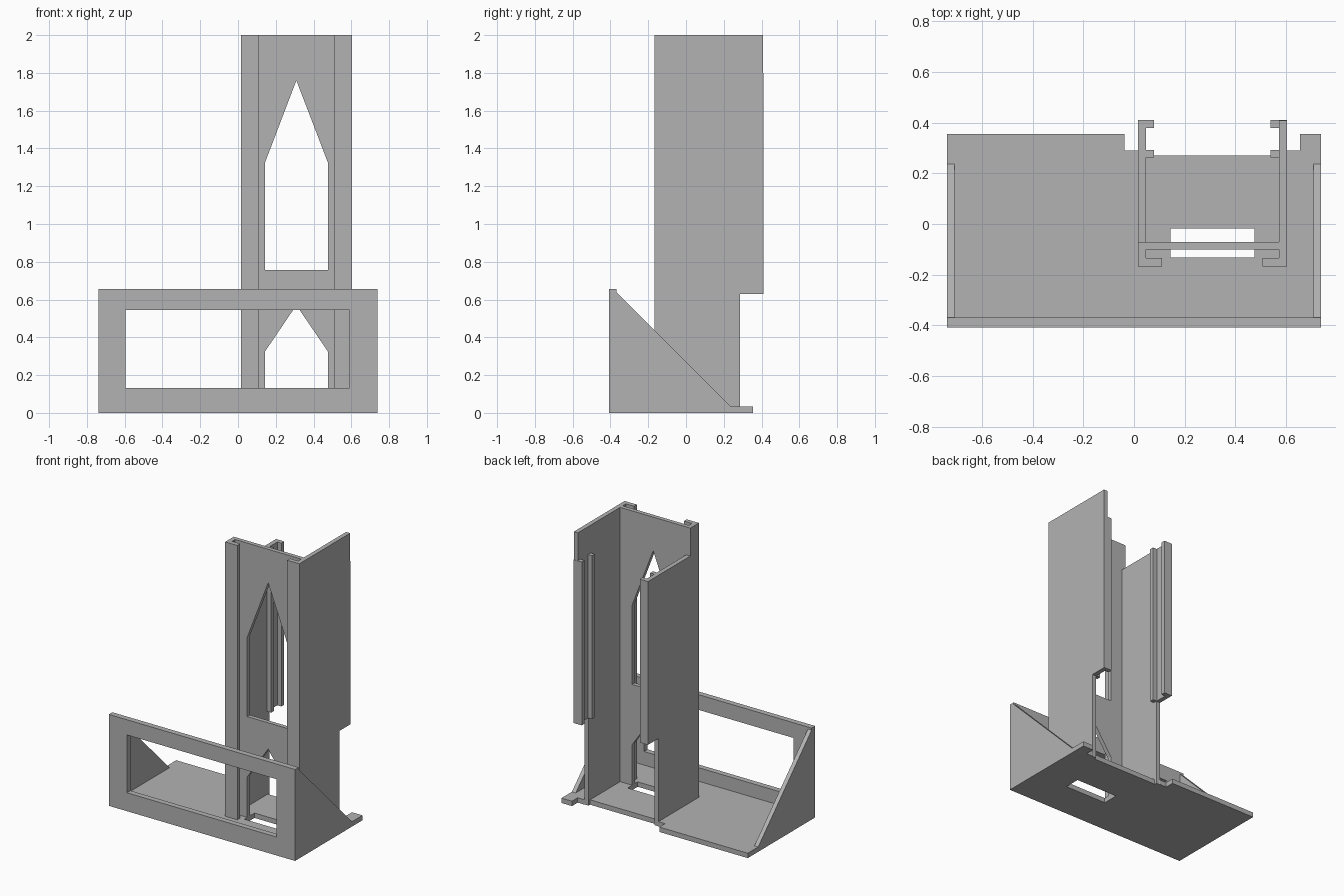
import bpy
import bmesh
from mathutils import Vector

cube = bpy.data.objects.get("Cube")
if cube:
    bpy.data.objects.remove(cube, do_unlink=True)

# Single plain grey plastic
grey = bpy.data.materials.new("plain_grey")
grey.use_nodes = True
colour = (0.45, 0.45, 0.45, 1)
grey.diffuse_color = colour
grey.node_tree.nodes["Principled BSDF"].inputs["Base Color"].default_value = colour

# How a profile point (u, v) and depth d map to space, by plate normal
PLACE = {
    "x": lambda u, v, d: Vector((d, u, v)),
    "y": lambda u, v, d: Vector((u, d, v)),
    "z": lambda u, v, d: Vector((u, v, d)),
}


def rect(u0, u1, v0, v1):
    return [(u0, v0), (u1, v0), (u1, v1), (u0, v1)]


def plate(name, normal, start, end, *loops):
    """Flat plate: first loop is the outline, the others are holes."""
    place = PLACE[normal]
    bm = bmesh.new()
    for loop in loops:
        verts = [bm.verts.new(place(u, v, start)) for u, v in loop]
        for a, b in zip(verts, verts[1:] + verts[:1]):
            bm.edges.new((a, b))
    bmesh.ops.triangle_fill(bm, edges=bm.edges[:], use_beauty=True)
    grown = bmesh.ops.extrude_face_region(bm, geom=bm.faces[:])
    moved = [g for g in grown["geom"] if isinstance(g, bmesh.types.BMVert)]
    bmesh.ops.translate(bm, verts=moved, vec=place(0, 0, end - start))
    bmesh.ops.recalc_face_normals(bm, faces=bm.faces[:])
    mesh = bpy.data.meshes.new(name)
    bm.to_mesh(mesh)
    bm.free()
    mesh.materials.append(grey)
    obj = bpy.data.objects.new(name, mesh)
    bpy.context.collection.objects.link(obj)


# Shared dimensions
W = 0.738                    # half width of the base
FRONT, BACK = -0.408, 0.355  # base depth
FLOOR = 0.035
XL, XR, T = 0.015, 0.603, 0.032  # tower sides and wall thickness
MID = (XL + XR) / 2
STEP, LOW_TOP, TOP = 0.63, 1.8, 2.0
WIN_L, WIN_R = 0.143, 0.476

# Base floor, notched behind the tower and slotted under the window
floor_outline = [(-W, FRONT), (W, FRONT), (W, BACK), (0.655, BACK),
                 (0.655, 0.29), (XR, 0.29), (XR - T, 0.27), (XL + T, 0.27),
                 (XL, 0.29), (-0.037, 0.29), (-0.037, BACK), (-W, BACK)]
plate("base_floor", "z", 0, FLOOR, floor_outline,
      rect(WIN_L, WIN_R, -0.133, -0.018))

# Front frame with its wide opening
plate("front_frame", "y", FRONT, -0.368, rect(-W, W, 0, 0.655),
      rect(-0.595, 0.589, 0.132, 0.546))

# Triangular side gussets
gusset = [(FRONT, 0), (0.237, 0), (0.237, FLOOR), (-0.368, 0.64),
          (-0.368, 0.655), (FRONT, 0.655)]
for name, x in (("right_gusset", -W), ("left_gusset", W - 0.03)):
    plate(name, "x", x, x + 0.03, gusset)

# Tower walls: one full height, the other lowered behind the centre panel
plate("tall_side_wall", "x", XR - T, XR,
      [(-0.167, 0), (0.287, 0), (0.287, STEP), (0.408, STEP),
       (0.408, TOP), (-0.167, TOP)])
plate("lowered_side_wall", "x", XL, XL + T,
      [(-0.167, 0), (0.287, 0), (0.287, STEP), (0.408, STEP),
       (0.408, LOW_TOP), (-0.07, LOW_TOP), (-0.07, TOP), (-0.167, TOP)])

# Centre panel with a pointed window above and a pointed doorway below
panel = [(XL, 0), (WIN_L, 0), (WIN_L, 0.325), (MID, 0.57), (WIN_R, 0.325),
         (WIN_R, 0), (XR, 0), (XR, TOP), (XL, TOP)]
window = [(WIN_L, 0.757), (WIN_R, 0.757), (WIN_R, 1.325), (MID, 1.76),
          (WIN_L, 1.325)]
plate("centre_panel", "y", -0.1, -0.07, panel, window)

# Front lips and rear slide rails on both walls
for side, wall, inward in (("lowered", XL, 1), ("tall", XR, -1)):
    for part, reach, y0, y1, z0, z1 in (
            ("front_lip", 0.096, -0.167, -0.135, 0, TOP),
            ("inner_rail", 0.064, 0.262, 0.292, STEP, LOW_TOP),
            ("outer_rail", 0.064, 0.378, 0.41, STEP, LOW_TOP)):
        xs = sorted((wall, wall + inward * reach))
        plate(f"{side}_wall_{part}", "z", z0, z1, rect(*xs, y0, y1))
